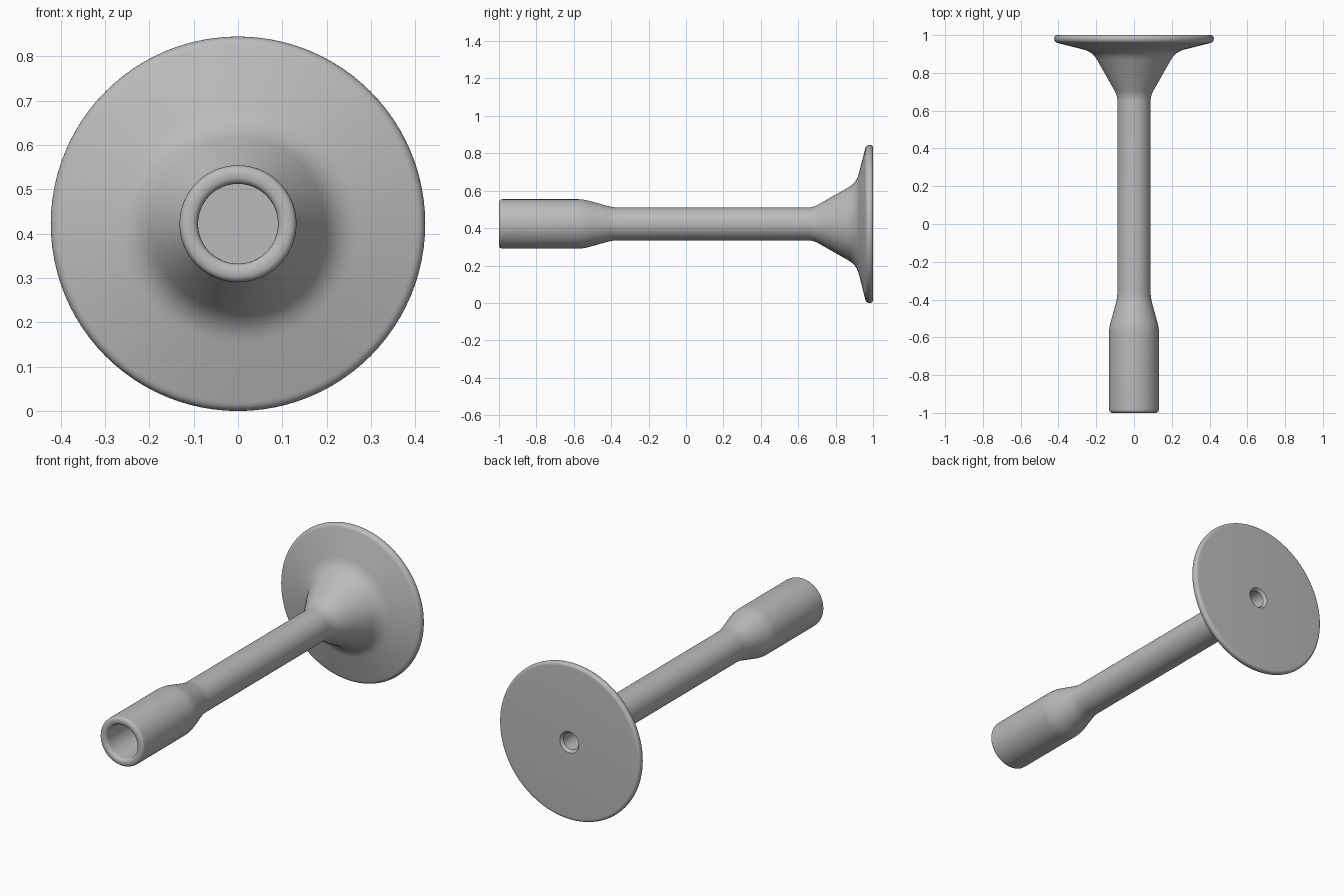
import bpy, bmesh, math
from mathutils import Vector

cube = bpy.data.objects.get("Cube")
if cube:
    bpy.data.objects.remove(cube)

AXIS_Z = 0.4225
SEGMENTS = 96

grey = bpy.data.materials.new("satin grey")
grey.use_nodes = True
grey.diffuse_color = (0.5, 0.5, 0.5, 1)
grey.node_tree.nodes["Principled BSDF"].inputs["Base Color"].default_value = (0.5, 0.5, 0.5, 1)


def rounded(corners, steps=6):
    """Profile of (y, radius, cut) corners, each softened by a curve of length cut."""
    points = []
    for i, (y, r, cut) in enumerate(corners):
        p = Vector((y, r))
        if cut == 0:
            points.append(p)
            continue
        before = Vector(corners[i - 1][:2])
        after = Vector(corners[i + 1][:2])
        a = p + (before - p).normalized() * cut
        b = p + (after - p).normalized() * cut
        for s in range(steps + 1):
            t = s / steps
            points.append(a * (1 - t) ** 2 + p * 2 * t * (1 - t) + b * t ** 2)
    return points


def lathe(name, profile):
    """Spin a profile round the long axis; points on the axis become poles."""
    bm = bmesh.new()
    rings = []
    for y, r in profile:
        if r < 1e-5:
            rings.append([bm.verts.new((0, y, AXIS_Z))])
        else:
            angles = [math.tau * k / SEGMENTS for k in range(SEGMENTS)]
            rings.append([bm.verts.new((r * math.cos(a), y, AXIS_Z + r * math.sin(a)))
                          for a in angles])
    for a, b in zip(rings, rings[1:]):
        for k in range(SEGMENTS):
            j = (k + 1) % SEGMENTS
            quad = [a[k % len(a)], a[j % len(a)], b[j % len(b)], b[k % len(b)]]
            bm.faces.new(list(dict.fromkeys(quad)))
    bmesh.ops.recalc_face_normals(bm, faces=bm.faces)
    mesh = bpy.data.meshes.new(name)
    bm.to_mesh(mesh)
    bm.free()
    mesh.materials.append(grey)
    obj = bpy.data.objects.new(name, mesh)
    bpy.context.collection.objects.link(obj)
    bpy.ops.object.select_all(action="DESELECT")
    obj.select_set(True)
    bpy.context.view_layer.objects.active = obj
    bpy.ops.object.shade_smooth_by_angle(angle=math.radians(30))
    return obj


# One turned body: blind socket, sleeve, shaft, flared disc and rear bore
lathe("flanged_shaft", rounded([
    (-0.55, 0, 0), (-0.55, 0.09, 0),                # socket floor
    (-1, 0.09, 0.02), (-1, 0.132, 0.02),            # rounded lip
    (-0.55, 0.132, 0.03), (-0.39, 0.088, 0.03),     # sleeve taper
    (0.68, 0.088, 0.03), (0.912, 0.22, 0.05),       # cone
    (0.963, 0.4225, 0.02), (1, 0.4225, 0.018),      # disc rim
    (1, 0.057, 0), (0.985, 0.045, 0),               # chamfered bore
    (0.75, 0.045, 0), (0.75, 0, 0),
]))
